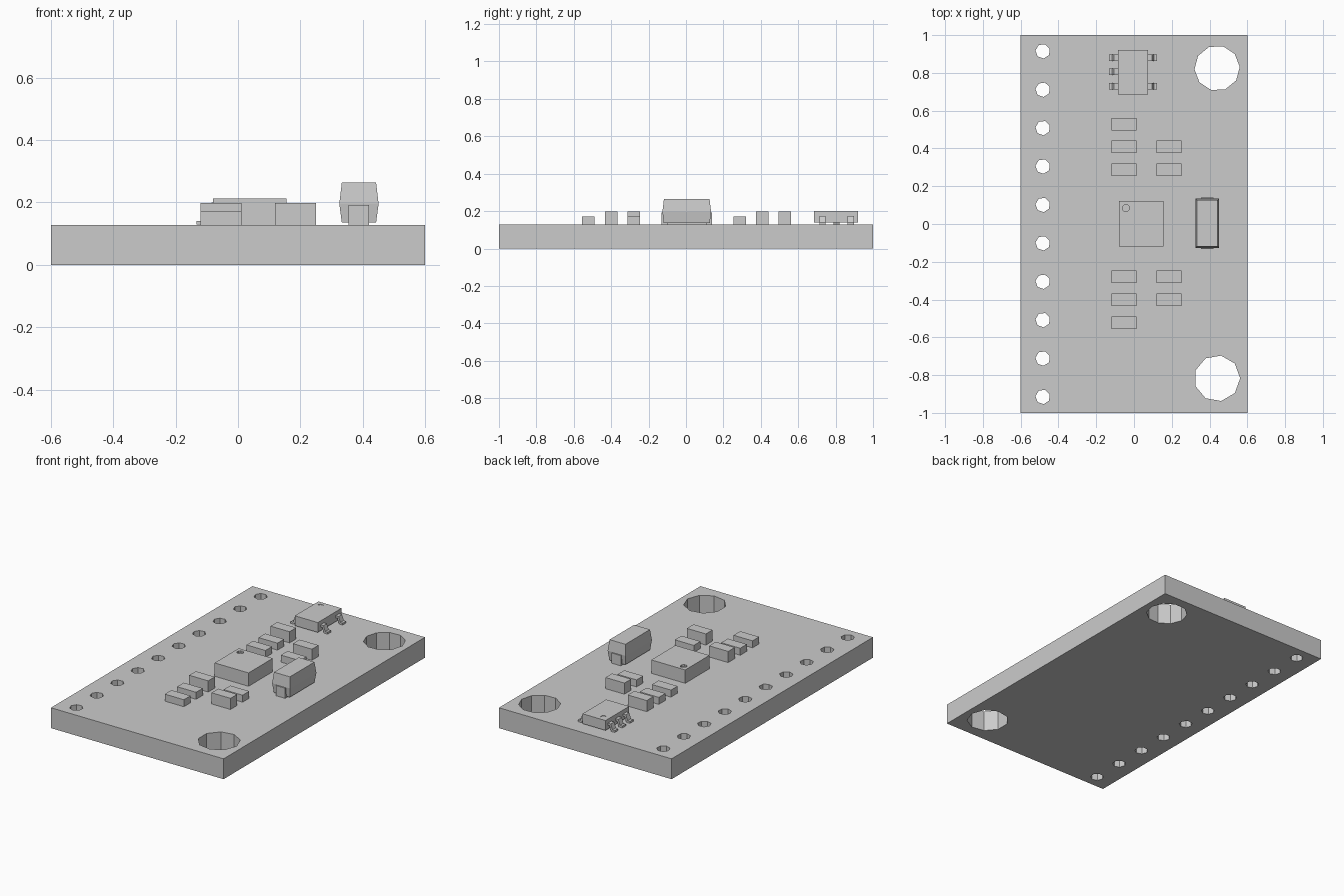
import bpy, bmesh
from math import cos, sin, tau, radians
from mathutils import Matrix

if "Cube" in bpy.data.objects:
    bpy.data.objects.remove(bpy.data.objects["Cube"])

grey = bpy.data.materials.new("plain grey")
grey.use_nodes = True
grey.diffuse_color = (0.6, 0.6, 0.6, 1)
grey.node_tree.nodes["Principled BSDF"].inputs["Base Color"].default_value = (0.6, 0.6, 0.6, 1)

TOP = 0.128  # upper face of the board


def finish(name, bm):
    bmesh.ops.recalc_face_normals(bm, faces=bm.faces)
    mesh = bpy.data.meshes.new(name)
    bm.to_mesh(mesh)
    bm.free()
    mesh.materials.append(grey)
    obj = bpy.data.objects.new(name, mesh)
    bpy.context.collection.objects.link(obj)
    return obj


def add_box(bm, x, y, z):
    """Box between the (low, high) limits on each axis."""
    size = Matrix.Diagonal((x[1] - x[0], y[1] - y[0], z[1] - z[0], 1))
    move = Matrix.Translation((sum(x) / 2, sum(y) / 2, sum(z) / 2))
    bmesh.ops.create_cube(bm, size=1, matrix=move @ size)


def box(name, x, y, z):
    bm = bmesh.new()
    add_box(bm, x, y, z)
    return finish(name, bm)


def add_prism(bm, x, y, radius, sides, turn, low, high):
    """Upright many-sided prism, used for holes and dots."""
    ring = [bm.verts.new((x + radius * cos(tau * i / sides + turn),
                          y + radius * sin(tau * i / sides + turn), low))
            for i in range(sides)]
    face = bm.faces.new(ring)
    made = bmesh.ops.extrude_face_region(bm, geom=[face])["geom"]
    for v in made:
        if isinstance(v, bmesh.types.BMVert):
            v.co.z = high


def cut(obj, bm):
    """Subtract the prisms in bm from obj."""
    cutter = finish("cutter", bm)
    cutter.hide_render = True
    mod = obj.modifiers.new("holes", "BOOLEAN")
    mod.operation, mod.solver, mod.object = "DIFFERENCE", "EXACT", cutter
    bpy.context.view_layer.objects.active = obj
    bpy.ops.object.modifier_apply(modifier=mod.name)
    bpy.data.objects.remove(cutter)


# Circuit board with a row of pin holes and two mounting holes
board = box("circuit_board", (-0.6, 0.6), (-1, 1), (0, TOP))
holes = bmesh.new()
for i in range(10):
    add_prism(holes, -0.483, -0.915 + i * 0.2033, 0.039, 7, radians(20), -0.1, 0.3)
add_prism(holes, 0.44, 0.825, 0.12, 10, radians(3), -0.1, 0.3)
add_prism(holes, 0.44, -0.817, 0.122, 9, radians(0), -0.1, 0.3)
cut(board, holes)

# Small resistors (low) and capacitors (tall) in two columns
LOW, TALL = 0.172, 0.198
left_column = {0.528: TALL, 0.408: LOW, 0.288: LOW, -0.28: TALL, -0.4: LOW, -0.522: LOW}
right_column = {0.408: TALL, 0.288: LOW, -0.28: LOW, -0.4: TALL}
for x, column in ((-0.054, left_column), (0.185, right_column)):
    for y, height in column.items():
        name = "capacitor" if height == TALL else "resistor"
        box(name, (x - 0.066, x + 0.066), (y - 0.033, y + 0.033), (TOP, height))

# Main chip with a recessed corner dot
chip = box("main_chip", (-0.08, 0.156), (-0.118, 0.122), (TOP, 0.212))
dot = bmesh.new()
add_prism(dot, -0.043, 0.084, 0.02, 8, radians(22), 0.2, 0.25)
cut(chip, dot)

# Large capacitor: body bulges at mid height, end plates below
bm = bmesh.new()
rings = []
for z, hx, hy in ((0.136, 0.055, 0.123), (0.196, 0.063, 0.13), (0.264, 0.055, 0.122)):
    rings.append([bm.verts.new((0.388 + sx * hx, 0.004 + sy * hy, z))
                  for sx, sy in ((-1, -1), (1, -1), (1, 1), (-1, 1))])
bm.faces.new(rings[0])
bm.faces.new(rings[-1])
for a, b in zip(rings, rings[1:]):
    for i in range(4):
        j = (i + 1) % 4
        bm.faces.new((a[i], a[j], b[j], b[i]))
finish("large_capacitor", bm)
for side in (-1, 1):
    y = 0.004 + side * 0.12
    box("capacitor_terminal", (0.355, 0.42), (y - 0.016, y + 0.016), (TOP, 0.192))

# Voltage regulator body with tapered sides and a corner dot
reg = box("regulator", (-0.085, 0.075), (0.685, 0.92), (0.138, 0.2))
dot = bmesh.new()
add_prism(dot, -0.045, 0.884, 0.016, 8, 0, 0.197, 0.25)
cut(reg, dot)

# Bent regulator leads: three on one side, two on the other
lead_path = [(0.07, 0.175), (0.1, 0.175), (0.112, 0.141), (0.128, 0.141),
             (0.128, 0.129), (0.103, 0.129), (0.091, 0.162), (0.07, 0.162)]
for side, rows in ((-1, (0.73, 0.805, 0.88)), (1, (0.73, 0.88))):
    for y in rows:
        bm = bmesh.new()
        ring = [bm.verts.new((-0.005 + side * x, y - 0.017, z)) for x, z in lead_path]
        face = bm.faces.new(ring)
        made = bmesh.ops.extrude_face_region(bm, geom=[face])["geom"]
        bmesh.ops.translate(bm, vec=(0, 0.034, 0),
                            verts=[v for v in made if isinstance(v, bmesh.types.BMVert)])
        finish("regulator_lead", bm)
